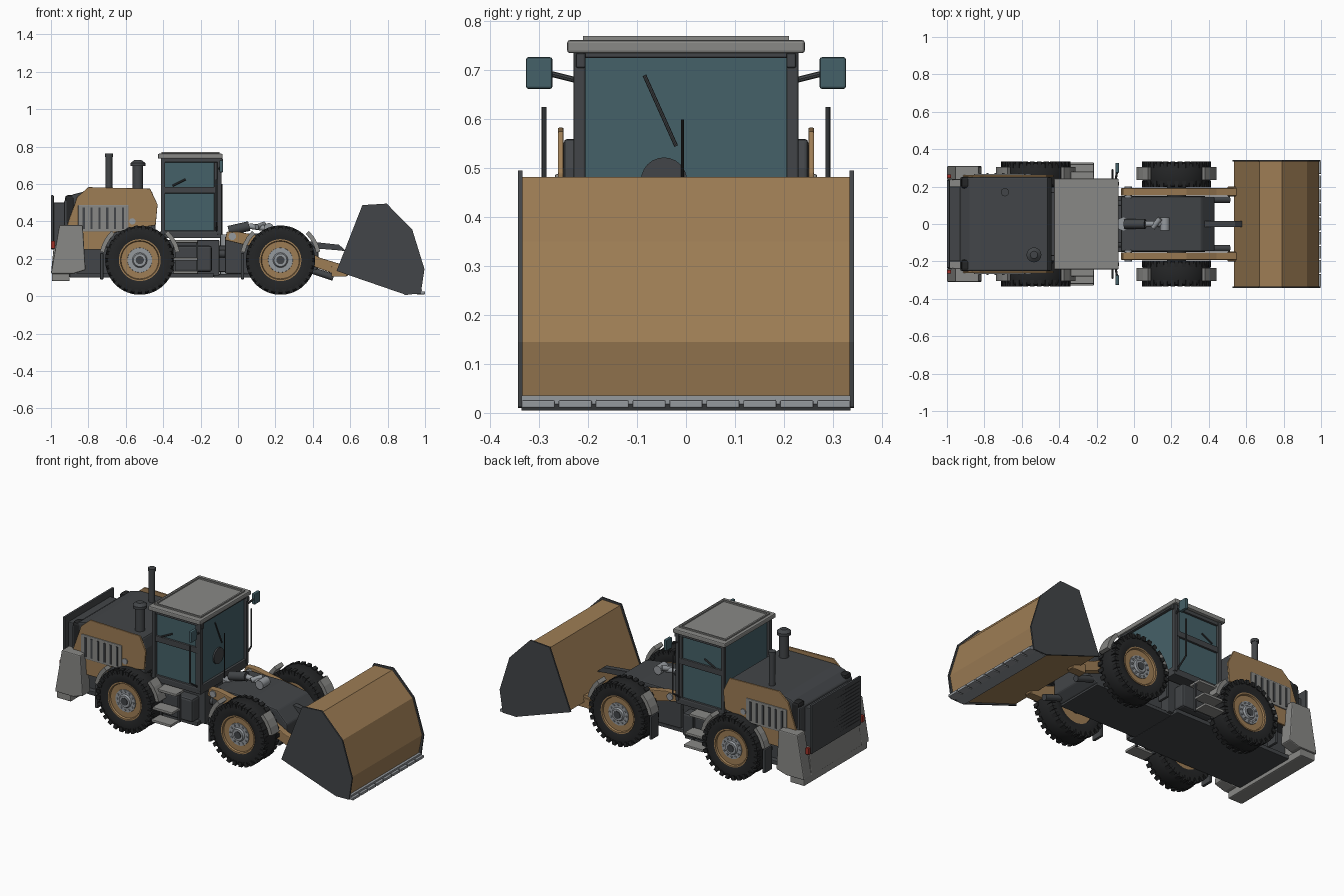
import bpy, bmesh, math
from mathutils import Matrix, Vector

if "Cube" in bpy.data.objects:
    bpy.data.objects.remove(bpy.data.objects["Cube"])


def mat(name, r, g, b):
    m = bpy.data.materials.new(name)
    m.diffuse_color = (r, g, b, 1)
    m.use_nodes = True
    m.node_tree.nodes["Principled BSDF"].inputs["Base Color"].default_value = m.diffuse_color
    return m


TAN = mat("tan_paint", .34, .205, .09)
DARK = mat("dark_steel", .055, .06, .065)
BLACK = mat("rubber", .018, .019, .02)
TEAL = mat("glass", .06, .12, .14)
RED = mat("red_lens", .35, .03, .02)
GREY = mat("grey_paint", .25, .25, .24)
STEEL = mat("steel", .30, .32, .34)


def finish(name, bm, m, mirror=False, bevel=0, smooth=False):
    bmesh.ops.recalc_face_normals(bm, faces=bm.faces)
    me = bpy.data.meshes.new(name)
    bm.to_mesh(me)
    bm.free()
    me.materials.append(m)
    o = bpy.data.objects.new(name, me)
    bpy.context.collection.objects.link(o)
    if bevel:
        b = o.modifiers.new("bevel", 'BEVEL')
        b.width, b.segments = bevel, 2
    if mirror:  # all meshes are in world space, so this mirrors across y = 0
        md = o.modifiers.new("mirror", 'MIRROR')
        md.use_axis = (False, True, False)
        md.use_mirror_merge = False
    if smooth:
        bpy.ops.object.select_all(action='DESELECT')
        o.select_set(True)
        bpy.context.view_layer.objects.active = o
        bpy.ops.object.shade_smooth_by_angle(angle=math.radians(35))
    return o


def add_box(bm, x, y, z, rot=Matrix.Identity(4)):
    c = Vector(((x[0] + x[1]) / 2, (y[0] + y[1]) / 2, (z[0] + z[1]) / 2))
    s = Matrix.Diagonal((x[1] - x[0], y[1] - y[0], z[1] - z[0], 1))
    bmesh.ops.create_cube(bm, size=1, matrix=rot @ Matrix.Translation(c) @ s)


def box(name, x, y, z, m, mirror=False, bevel=.004):
    bm = bmesh.new()
    add_box(bm, x, y, z)
    return finish(name, bm, m, mirror, bevel)


def prism(name, pts, y0, y1, m, mirror=False, bevel=0):
    """Extrude an x-z outline from y0 to y1."""
    bm = bmesh.new()
    f = bm.faces.new([bm.verts.new((x, y0, z)) for x, z in pts])
    r = bmesh.ops.extrude_face_region(bm, geom=[f])
    bmesh.ops.translate(bm, vec=(0, y1 - y0, 0), verts=[v for v in r["geom"] if isinstance(v, bmesh.types.BMVert)])
    return finish(name, bm, m, mirror, bevel)


def rod(name, a, b, r, m, mirror=False, n=16, r2=None):
    a, b = Vector(a), Vector(b)
    q = (b - a).to_track_quat('Z', 'Y').to_matrix().to_4x4()
    bm = bmesh.new()
    bmesh.ops.create_cone(bm, cap_ends=True, segments=n, radius1=r, radius2=r if r2 is None else r2,
                          depth=(b - a).length, matrix=Matrix.Translation((a + b) / 2) @ q)
    return finish(name, bm, m, mirror, smooth=True)


def lathe(name, prof, cx, cz, m, n=40):
    """Revolve (radius, y) points around a wheel axle."""
    bm = bmesh.new()
    vs = [bm.verts.new((cx + r, y, cz)) for r, y in prof]
    es = [bm.edges.new(p) for p in zip(vs, vs[1:])]
    bmesh.ops.spin(bm, geom=vs + es, cent=(cx, 0, cz), axis=(0, 1, 0), angle=2 * math.pi, steps=n)
    bmesh.ops.remove_doubles(bm, verts=bm.verts, dist=1e-5)
    return finish(name, bm, m, True, smooth=True)


# wheels, fenders and mud flaps
CZ = .193
for tag, cx in (("rear", -.525), ("front", .227)):
    lathe(tag + "_tyre", [(.11, .205), (.15, .195), (.174, .203), (.182, .222), (.182, .306),
                          (.174, .324), (.15, .332), (.11, .322), (.11, .205)], cx, CZ, BLACK)
    lugs = bmesh.new()
    for i in range(28):
        for y0, y1, off in ((.194, .23, 0), (.30, .334, .5)):
            ang = Matrix.Translation((cx, 0, CZ)) @ Matrix.Rotation((i + off) * math.tau / 28, 4, 'Y')
            add_box(lugs, (-.011, .011), (y0, y1), (.158, .185), ang)
    finish(tag + "_tyre_lugs", lugs, BLACK, True)
    lathe(tag + "_rim", [(0, .21), (.112, .21), (.112, .325), (.104, .325), (.10, .315), (0, .312)], cx, CZ, TAN)
    lathe(tag + "_hub", [(0, .305), (.068, .305), (.066, .318), (.04, .318), (.034, .328), (0, .328)], cx, CZ, STEEL, 24)
    rod(tag + "_hub_cap", (cx, .32, CZ), (cx, .332, CZ), .022, DARK, True)
    for i in range(12):
        a = i * math.tau / 12
        p = (cx + .054 * math.cos(a), CZ + .054 * math.sin(a))
        rod(tag + "_wheel_bolt", (p[0], .315, p[1]), (p[0], .324, p[1]), .006, STEEL, True, 6)
    rod(tag + "_axle", (cx, -.25, CZ), (cx, .25, CZ), .05, DARK)
    for end, a0, a1 in (("fore", 12, 46), ("aft", 168, 134)):
        an = [math.radians(a0 + (a1 - a0) * k / 3) for k in range(4)]
        arc = [(cx + r * math.cos(a), CZ + r * math.sin(a))
               for r, seq in ((.195, an), (.218, an[::-1])) for a in seq]
        prism(f"{tag}_{end}_fender", arc, .235, .305, GREY, True)
    box(tag + "_mud_flap", (cx - .212, cx - .195), (.235, .305), (.09, .23), DARK, True)

# rear and front chassis
box("rear_chassis", (-.93, -.1), (-.17, .17), (.11, .30), DARK)
box("rear_belly_plate", (-.9, -.13), (-.2, .2), (.10, .125), DARK)
box("side_tank", (-.35, -.14), (.13, .235), (.13, .27), DARK, True, .012)
box("articulation_joint", (-.14, .02), (-.1, .1), (.13, .27), DARK)
rod("articulation_pin", (-.06, 0, .11), (-.06, 0, .33), .035, STEEL)
rod("steering_cylinder", (-.3, .12, .24), (.03, .1, .22), .02, DARK, True)
prism("front_chassis", [(-.07, .12), (-.07, .32), (.0, .335), (.2, .335), (.36, .31), (.43, .24), (.43, .15), (.38, .11)],
      -.148, .148, DARK, bevel=.008)
box("front_belly_plate", (-.13, .38), (-.15, .15), (.10, .12), DARK)

# engine hood with side panels and louvres
prism("engine_hood", [(-.93, .26), (-.93, .51), (-.88, .545), (-.82, .56), (-.46, .56), (-.44, .5), (-.44, .26)],
      -.25, .25, DARK, bevel=.008)
prism("hood_side_panel", [(-.86, .25), (-.92, .36), (-.86, .53), (-.80, .583), (-.47, .575), (-.43, .49), (-.44, .38),
                          (-.50, .37), (-.66, .34), (-.72, .25)], .25, .262, TAN, True, .003)
box("louvre_panel", (-.855, -.585), (.258, .268), (.345, .488), GREY, True)
for i in range(6):
    x = -.825 + i * .042
    box("louvre_slot", (x - .006, x + .006), (.266, .272), (.36, .475), DARK, True, 0)
rod("hood_latch", (-.565, .25, .4), (-.565, .268, .4), .017, STEEL, True)
box("radiator_surround", (-.925, -.87), (.19, .253), (.38, .54), BLACK, True, .015)

# counterweight, rear grille and lights
prism("counterweight_side", [(-1, .12), (-.955, .38), (-.83, .38), (-.815, .14), (-.88, .12)], .235, .31, GREY, True, .006)
prism("counterweight_rear", [(-1, .12), (-.985, .27), (-.9, .27), (-.9, .12)], -.24, .24, GREY, bevel=.006)
box("rear_bumper", (-.995, -.90), (-.30, .30), (.08, .125), GREY, bevel=.006)
box("rear_grille", (-1, -.985), (-.235, .235), (.25, .54), DARK)
box("radiator_core", (-.99, -.92), (-.2, .2), (.27, .50), DARK)
for i in range(12):
    z = .285 + i * .021
    box("grille_slat", (-1.0, -.996), (-.215, .215), (z - .004, z + .004), BLACK, bevel=0)
box("tail_light", (-1, -.978), (.245, .265), (.255, .295), RED, True)

# exhaust stack and air cleaner
rod("exhaust_stack", (-.69, .17, .55), (-.69, .17, .755), .018, DARK)
rod("exhaust_cap", (-.69, .17, .745), (-.69, .17, .762), .022, DARK)
rod("air_cleaner", (-.535, -.165, .55), (-.535, -.165, .70), .028, DARK)
rod("air_cleaner_lid", (-.535, -.165, .695), (-.535, -.165, .712), .04, DARK)
rod("air_cleaner_dome", (-.535, -.165, .712), (-.535, -.165, .727), .04, DARK, r2=.02)

# cab
box("cab_floor", (-.42, -.09), (-.225, .225), (.31, .345), DARK)
box("cab_glass", (-.395, -.105), (-.212, .212), (.34, .735), TEAL)
for x in (-.412, -.11):
    box("cab_post", (x, x + .022), (.205, .23), (.33, .74), DARK, True)
box("door_post", (-.128, -.11), (.207, .222), (.33, .74), DARK, True)
for z0, z1 in ((.33, .35), (.55, .585), (.715, .74)):
    box("door_rail", (-.4, -.1), (.207, .224), (z0, z1), DARK, True)
for x in (-.41, -.11):
    for z0, z1 in ((.33, .36), (.725, .745)):
        box("cab_cross_bar", (x, x + .02), (-.22, .22), (z0, z1), DARK)
box("cab_roof", (-.428, -.082), (-.243, .243), (.735, .762), GREY, bevel=.006)
for y0, y1, x0, x1 in ((.2, .21, -.41, -.1), (-.21, -.2, -.41, -.1), (-.2, .2, -.41, -.4), (-.2, .2, -.11, -.1)):
    box("roof_rim", (x0, x1), (y0, y1), (.76, .77), GREY, bevel=0)
box("roof_light", (-.10, -.08), (.205, .225), (.705, .735), DARK, True)
rod("door_handle", (-.35, .225, .59), (-.28, .225, .625), .005, DARK, True, 8)
rod("wiper_arm", (-.092, -.02, .545), (-.092, -.085, .69), .004, DARK, n=8)
rod("wiper_motor", (-.103, -.045, .475), (-.094, -.045, .475), .047, DARK, n=24)
rod("antenna", (-.085, -.007, .33), (-.085, -.007, .6), .003, BLACK, n=8)

# mirrors and grab rails
box("mirror", (-.10, -.08), (.273, .327), (.662, .727), TEAL, True, .005)
rod("mirror_arm", (-.1, .225, .68), (-.09, .285, .695), .006, DARK, True, 8)
rod("grab_rail", (-.115, .29, .40), (-.115, .29, .625), .005, DARK, True, 8)
rod("grab_rail_mount", (-.115, .22, .35), (-.115, .29, .40), .005, DARK, True, 8)

# access steps
for z, y0 in ((.12, .25), (.19, .24), (.285, .2)):
    box("step", (-.345, -.215), (y0, y0 + .08), (z, z + .016), GREY, True)
for x in (-.345, -.225):
    box("step_hanger", (x, x + .01), (.235, .25), (.12, .3), DARK, True, 0)

# lift arms and hydraulics
prism("lift_arm", [(-.07, .30), (-.06, .345), (.0, .345), (.28, .29), (.44, .205), (.57, .165), (.59, .11), (.55, .105),
                   (.40, .16), (.24, .225)], .152, .192, TAN, True, .004)
rod("arm_pivot", (-.03, .14, .32), (-.03, .2, .32), .02, STEEL, True)
box("bucket_hinge", (.50, .58), (.148, .2), (.105, .16), TAN, True)
rod("lift_cylinder", (.30, .13, .17), (.51, .13, .10), .018, DARK, True)
rod("tilt_cylinder", (-.05, 0, .35), (.06, 0, .375), .026, DARK)
rod("tilt_piston", (.06, 0, .375), (.17, 0, .36), .015, STEEL)
rod("tilt_pin", (.165, -.035, .365), (.165, .035, .365), .026, STEEL)
rod("hose_fitting", (.10, -.02, .37), (.14, .03, .385), .014, STEEL)
prism("tilt_lever", [(.36, .26), (.36, .295), (.54, .275), (.58, .24), (.54, .245)], -.016, .016, DARK)

# bucket shell, side plates, cutting edge and teeth
prof = [(.535, .14), (.672, .478), (.79, .482), (.925, .35), (.988, .145), (.965, .03), (.89, .02)]
prism("bucket_shell", prof, -.335, .335, TAN)
plate = [(.527, .135), (.665, .487), (.795, .495), (.932, .355), (.997, .145), (.977, .012), (.89, .01)]
prism("bucket_side_plate", plate, .334, .343, DARK, True)
prism("cutting_edge", [(.89, .005), (.89, .022), (.985, .036), (.985, .018)], -.336, .336, STEEL)
for i in range(9):
    y = (i - 4) * .0755
    box("bucket_tooth", (.955, 1.0), (y - .034, y + .034), (.01, .026), STEEL, bevel=.003)
